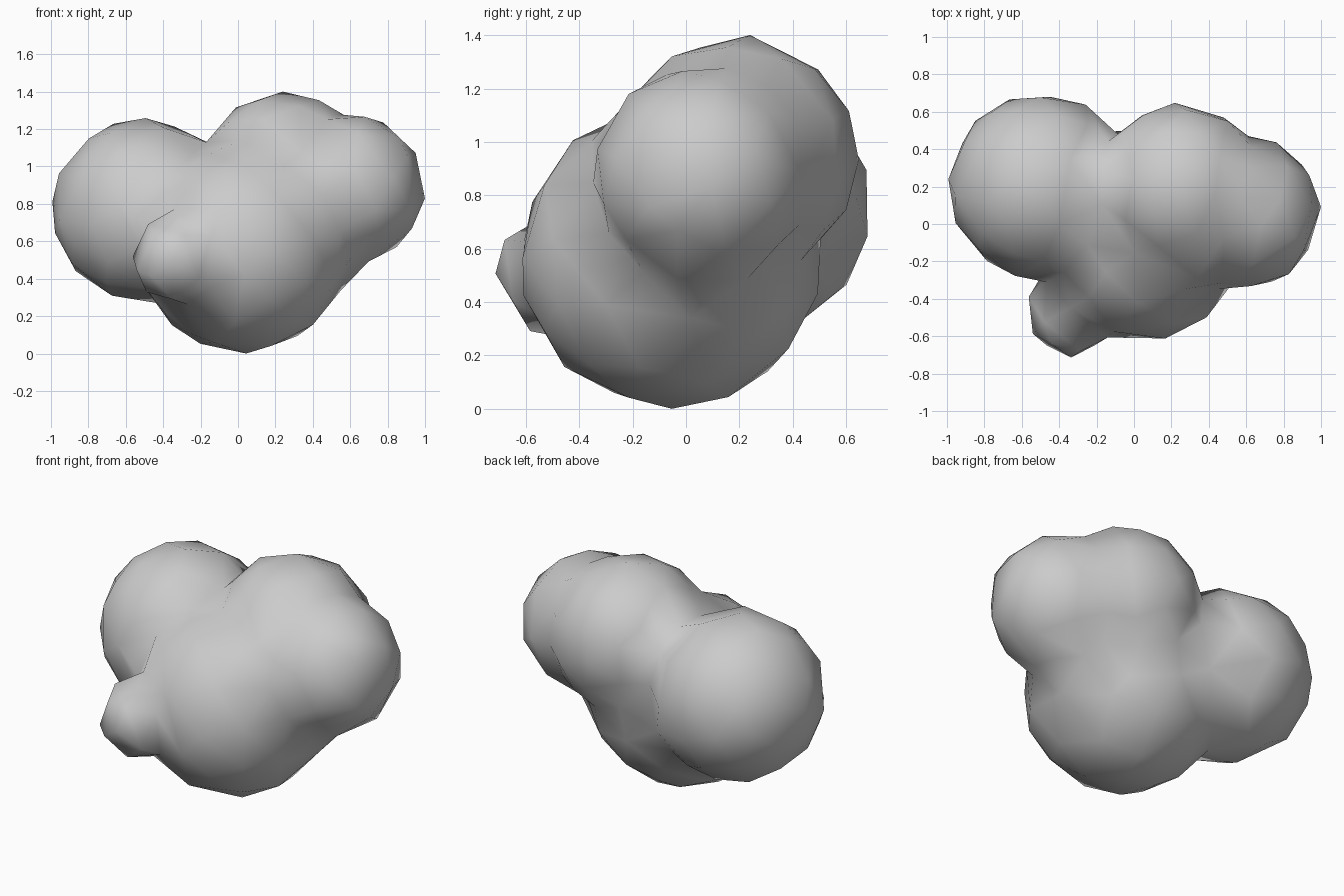
import bpy, bmesh
from mathutils import Matrix, Vector

if "Cube" in bpy.data.objects:
    bpy.data.objects.remove(bpy.data.objects["Cube"])

# Overlapping lobes: centre and radius
lobes = [
    ((-0.50, 0.20, 0.755), 0.49),   # left lobe
    ((0.03, -0.06, 0.56), 0.562),   # lower middle lobe
    ((0.595, 0.06, 0.87), 0.40),    # right lobe
    ((0.25, 0.19, 0.935), 0.45),    # top lobe
    ((-0.33, -0.47, 0.50), 0.235),  # small front lobe
    ((0.41, 0.02, 0.62), 0.30),     # fill under the right lobe
    ((0.31, 0.00, 0.82), 0.385),    # fill on the front right
    ((0.08, 0.10, 0.75), 0.38),     # fill on the back
]
bm = bmesh.new()
for centre, radius in lobes:
    bmesh.ops.create_icosphere(bm, subdivisions=4, radius=radius,
                               matrix=Matrix.Translation(Vector(centre)))
mesh = bpy.data.meshes.new("blob_body")
bm.to_mesh(mesh)
bm.free()
body = bpy.data.objects.new("blob_body", mesh)
bpy.context.collection.objects.link(body)

# Fuse the lobes, soften the creases, then reduce to a coarse mesh
fuse = body.modifiers.new("fuse", 'REMESH')
fuse.mode = 'VOXEL'
fuse.voxel_size = 0.03
soften = body.modifiers.new("soften", 'SMOOTH')
soften.factor = 0.5
soften.iterations = 8
coarse = body.modifiers.new("coarse", 'DECIMATE')
coarse.ratio = 0.013

# Bake the result and stand it on the ground
dg = bpy.context.evaluated_depsgraph_get()
baked = bpy.data.meshes.new_from_object(body.evaluated_get(dg))
body.modifiers.clear()
body.data = baked
ground = min(v.co.z for v in baked.vertices)
baked.transform(Matrix.Translation((0, 0, -ground)))

# Smooth shading over the coarse facets
for p in baked.polygons:
    p.use_smooth = True
